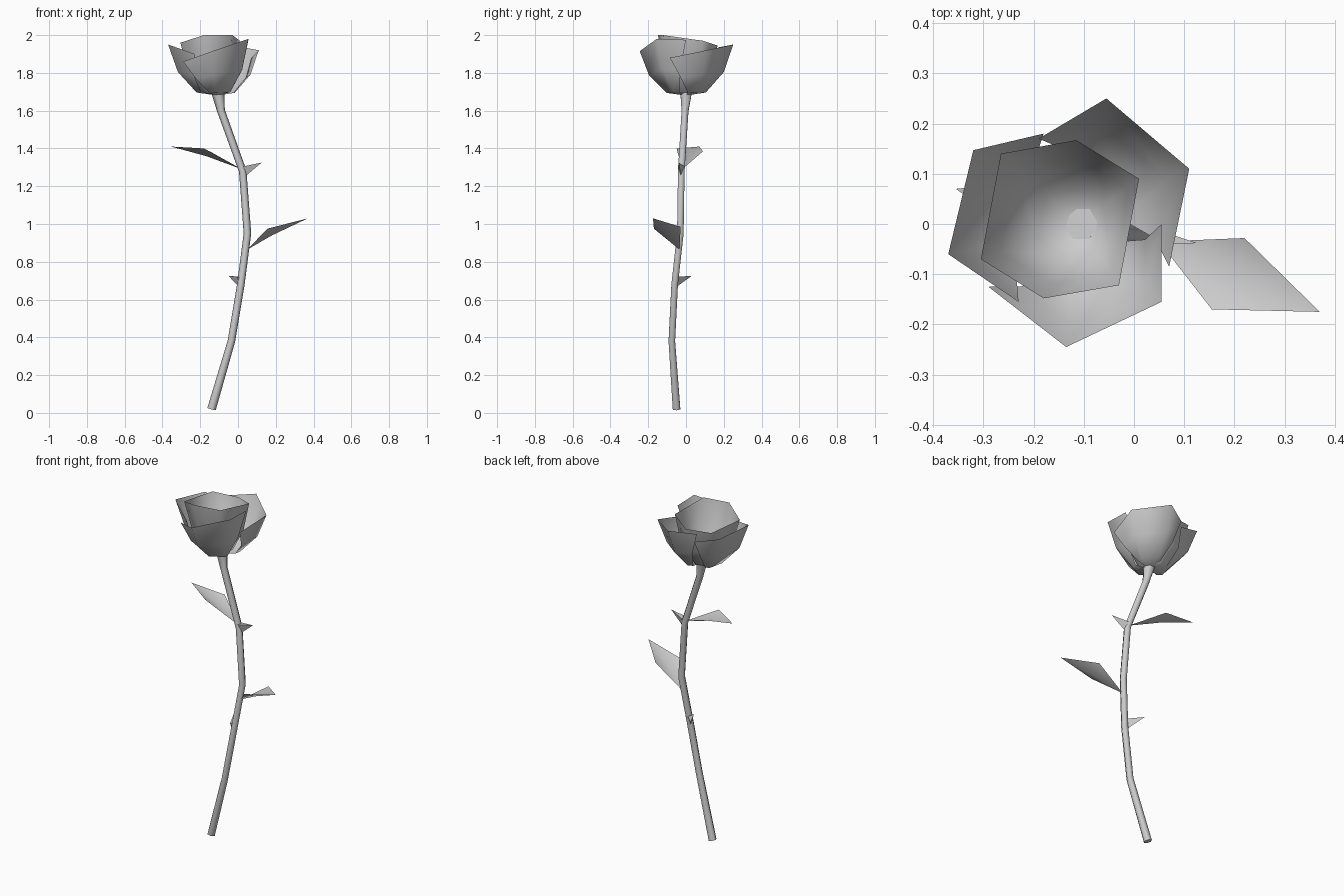
import bpy, bmesh, math
from mathutils import Vector

cube = bpy.data.objects.get("Cube")
if cube:
    bpy.data.objects.remove(cube, do_unlink=True)

grey = bpy.data.materials.new("soft_grey")
grey.use_nodes = True
grey.diffuse_color = (0.6, 0.6, 0.6, 1)
grey.node_tree.nodes["Principled BSDF"].inputs["Base Color"].default_value = (0.6, 0.6, 0.6, 1)


def finish(name, bm, angle=75):
    """Turn a bmesh into a smooth shaded object."""
    mesh = bpy.data.meshes.new(name)
    bm.to_mesh(mesh)
    bm.free()
    mesh.materials.append(grey)
    obj = bpy.data.objects.new(name, mesh)
    bpy.context.collection.objects.link(obj)
    bpy.ops.object.select_all(action="DESELECT")
    obj.select_set(True)
    bpy.context.view_layer.objects.active = obj
    bpy.ops.object.shade_smooth_by_angle(angle=math.radians(angle))
    return obj


def bridge(bm, lower, upper, closed):
    """Join two rows of vertices with quads."""
    count = len(lower)
    for i in range(count if closed else count - 1):
        j = (i + 1) % count
        bm.faces.new((lower[i], lower[j], upper[j], upper[i]))


def make_stem(path, sides=6):
    bm = bmesh.new()
    points = [Vector(p[:3]) for p in path]
    rings = []
    for i, point in enumerate(points):
        along = points[min(i + 1, len(points) - 1)] - points[max(i - 1, 0)]
        across = Vector((0, 1, 0)).cross(along).normalized()
        side = along.cross(across).normalized()
        ring = []
        for k in range(sides):
            turn = math.tau * k / sides
            offset = across * math.cos(turn) + side * math.sin(turn)
            ring.append(bm.verts.new(point + offset * path[i][3]))
        rings.append(ring)
    for lower, upper in zip(rings, rings[1:]):
        bridge(bm, lower, upper, True)
    bm.faces.new(rings[0][::-1])
    bm.faces.new(rings[-1])
    finish("stem", bm, 65)


BASE = Vector((-0.11, 0, 1.68))


def make_petal(name, rim, closed=False):
    """Sweep a rim down a rounded bowl profile to the flower base."""
    bm = bmesh.new()
    rim = [Vector(p) for p in rim]
    rows = []
    # spread, height and side taper of each row
    for spread, height, taper in ((0.42, 0.06, 0.55), (0.8, 0.46, 0.25), (1, 1, 0)):
        row = rim[:]
        if not closed:
            row[0] = rim[0].lerp(rim[1], taper)
            row[-1] = rim[-1].lerp(rim[-2], taper)
        verts = []
        for p in row:
            out = p - BASE
            verts.append(bm.verts.new(BASE + Vector((out.x * spread, out.y * spread, out.z * height))))
        rows.append(verts)
    centre = bm.verts.new(BASE)
    count = len(rim)
    for i in range(count if closed else count - 1):
        bm.faces.new((centre, rows[0][(i + 1) % count], rows[0][i]))
    for lower, upper in zip(rows, rows[1:]):
        bridge(bm, lower, upper, closed)
    bmesh.ops.recalc_face_normals(bm, faces=bm.faces)
    finish(name, bm, 80)


def make_leaf(name, root, left, right, fold, tip):
    """Four faces folded along a midrib, on a narrow root."""
    bm = bmesh.new()
    r, a, b, f, t = [bm.verts.new(p) for p in (root, left, right, fold, tip)]
    for face in ((r, f, a), (r, b, f), (f, t, a), (f, b, t)):
        bm.faces.new(face)
    finish(name, bm)


def make_thorn(name, root, tip, height=0.06, width=0.018):
    """Pointed wedge with a level top."""
    bm = bmesh.new()
    root, tip = Vector(root), Vector(tip)
    side = (tip - root).cross(Vector((0, 0, 1))).normalized() * width
    base = [bm.verts.new(p) for p in (root + side, root - side, root - Vector((0, 0, height)))]
    point = bm.verts.new(tip)
    bm.faces.new(base)
    for i in range(3):
        bm.faces.new((base[i], point, base[(i + 1) % 3]))
    bmesh.ops.recalc_face_normals(bm, faces=bm.faces)
    finish(name, bm, 30)


# stem: x, y, z, radius
make_stem([
    (-0.14, -0.05, 0.02, 0.023), (-0.035, -0.075, 0.38, 0.02),
    (0.015, -0.06, 0.68, 0.02), (0.05, -0.03, 0.95, 0.02),
    (0.025, -0.025, 1.28, 0.02), (-0.09, -0.005, 1.6, 0.021),
    (-0.105, 0, 1.69, 0.034)])

# flower: closed inner cup and three overlapping outer petals
make_petal("inner_petals", [
    (-0.265, 0.14, 1.95), (-0.115, 0.167, 1.945), (0.01, 0.09, 1.97),
    (-0.03, -0.122, 2), (-0.18, -0.148, 2), (-0.305, -0.07, 1.96)], True)
make_petal("front_petal", [
    (-0.29, -0.125, 1.86), (-0.135, -0.245, 1.915), (0.055, -0.155, 1.98), (0.055, 0, 1.975)])
make_petal("back_petal", [
    (0.07, -0.085, 1.88), (0.11, 0.11, 1.92), (-0.055, 0.25, 1.95), (-0.19, 0.17, 1.935)])
make_petal("right_petal", [
    (-0.18, 0.18, 1.89), (-0.32, 0.147, 1.93), (-0.37, -0.06, 1.95), (-0.23, -0.155, 1.9)])

# leaves
make_leaf("left_leaf", (0.05, -0.035, 0.865), (0.22, -0.028, 0.985),
          (0.155, -0.17, 0.975), (0.18, -0.095, 0.94), (0.37, -0.175, 1.03))
make_leaf("right_leaf", (0.02, -0.02, 1.29), (-0.18, -0.05, 1.4),
          (-0.15, 0.09, 1.385), (-0.17, 0.025, 1.36), (-0.355, 0.07, 1.41))

# thorns
make_thorn("upper_thorn", (0.03, -0.025, 1.305), (0.125, -0.038, 1.325))
make_thorn("lower_thorn", (0.012, -0.06, 0.72), (-0.05, 0.03, 0.725))
